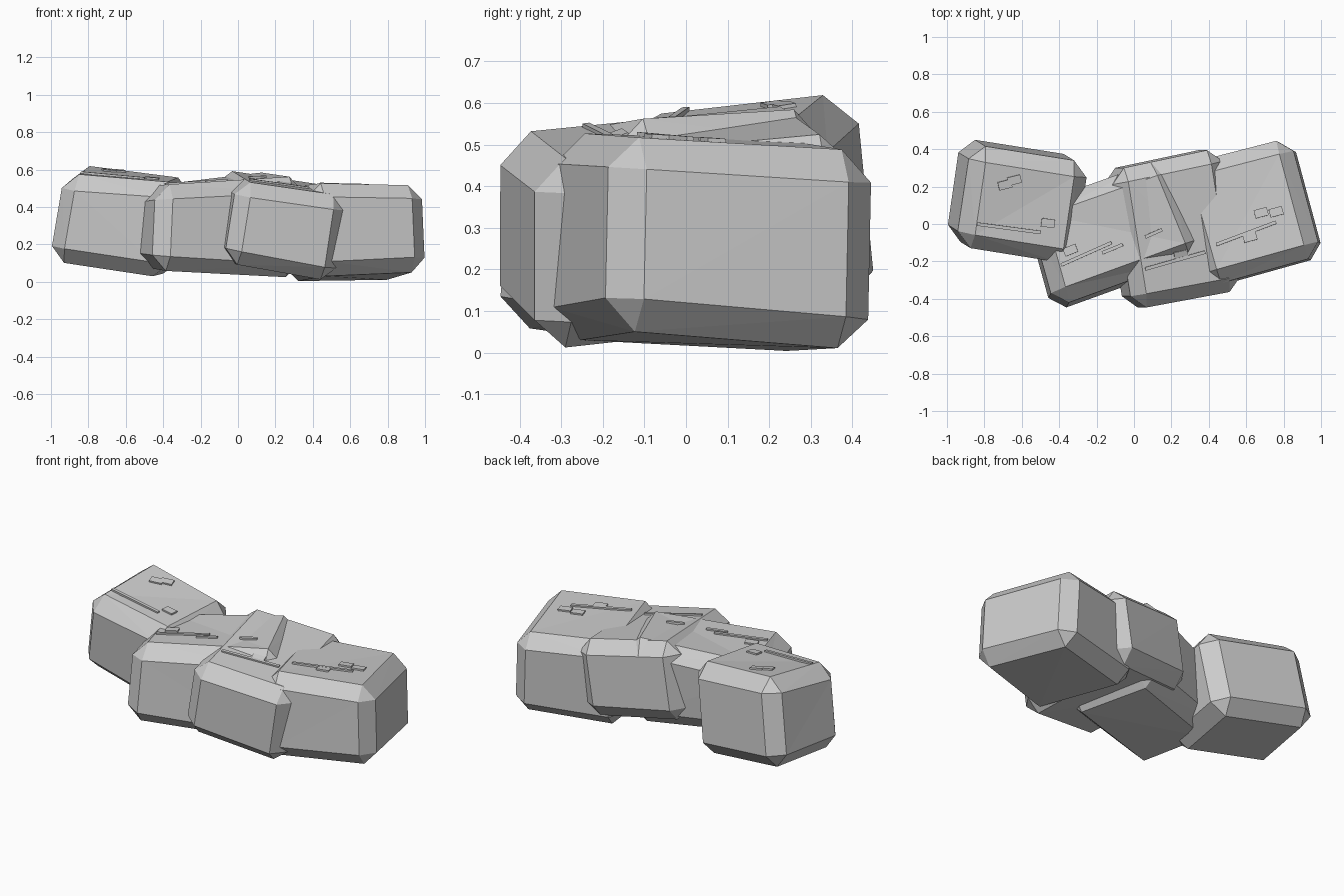
import bpy, bmesh, math
from mathutils import Vector, Matrix
from mathutils.bvhtree import BVHTree

if "Cube" in bpy.data.objects:
    bpy.data.objects.remove(bpy.data.objects["Cube"])

surfaces = []


def add_object(name, bm):
    bmesh.ops.recalc_face_normals(bm, faces=bm.faces)
    me = bpy.data.meshes.new(name)
    bm.to_mesh(me)
    ob = bpy.data.objects.new(name, me)
    bpy.context.collection.objects.link(ob)
    return ob


def stone(name, plan, bottom, top, lean, chamfer):
    """Skewed block: plan corners FL, FR, BR, BL with bottom/top heights, edges chamfered."""
    bm = bmesh.new()
    s = Vector(lean) / 2
    lo = [bm.verts.new((x - s.x, y - s.y, z)) for (x, y), z in zip(plan, bottom)]
    hi = [bm.verts.new((x + s.x, y + s.y, z)) for (x, y), z in zip(plan, top)]
    bm.faces.new(lo[::-1])
    bm.faces.new(hi)
    for i in range(4):
        j = (i + 1) % 4
        bm.faces.new((lo[i], lo[j], hi[j], hi[i]))
    bmesh.ops.recalc_face_normals(bm, faces=bm.faces)
    bmesh.ops.bevel(bm, geom=bm.edges[:], offset=chamfer, segments=1,
                    profile=0.5, affect='EDGES')
    bmesh.ops.triangulate(bm, faces=bm.faces[:])
    surfaces.append(BVHTree.FromBMesh(bm))
    add_object(name, bm)
    bm.free()


def on_top(x, y):
    hits = [t.ray_cast(Vector((x, y, 2)), Vector((0, 0, -1)))[0] for t in surfaces]
    return max((h for h in hits if h), key=lambda h: h.z)


def strip(name, a, b, width, height=0.018):
    """Thin slab lying on the stone surface from a to b."""
    p, q = on_top(*a), on_top(*b)
    x = (q - p).normalized()
    mid = (p + q) / 2
    side = Vector((-x.y, x.x, 0)).normalized() * width / 2
    y = (on_top(*(mid + side).xy) - on_top(*(mid - side).xy)).normalized()
    z = x.cross(y).normalized()
    y = z.cross(x)
    rot = Matrix((x, y, z)).transposed().to_4x4()
    bm = bmesh.new()
    bmesh.ops.create_cube(bm, size=1, matrix=Matrix.Translation(mid) @ rot @
                          Matrix.Diagonal(((q - p).length, width, height, 1)))
    add_object(name, bm)
    bm.free()


# Four overlapping boulders
stone("left_stone", [(-0.98, -0.10), (-0.35, -0.20), (-0.27, 0.345), (-0.90, 0.445)],
      (0.11, 0.015, 0.035, 0.13), (0.57, 0.525, 0.55, 0.64), (0.08, -0.05), 0.08)
stone("inner_stone", [(-0.43, -0.46), (0.37, -0.17), (0.16, 0.34), (-0.58, 0.08)],
      (0.06, 0.01, 0.08, 0.08), (0.52, 0.56, 0.60, 0.50), (0.02, 0.04), 0.08)
stone("middle_stone", [(-0.03, -0.46), (0.56, -0.35), (0.44, 0.41), (-0.15, 0.285)],
      (0.10, -0.01, 0.08, 0.15), (0.535, 0.45, 0.52, 0.61), (0.07, 0.0), 0.075)
stone("right_stone", [(0.40, -0.34), (1.01, -0.17), (0.84, 0.46), (0.22, 0.30)],
      (0.03, 0.06, 0.005, 0.0), (0.53, 0.52, 0.48, 0.51), (-0.02, 0.01), 0.075)

# Long thin bars on the tops
bars = [((-0.84, 0.0), (-0.50, -0.045)), ((-0.39, -0.22), (-0.12, -0.10)),
        ((-0.17, -0.155), (-0.06, -0.11)), ((0.06, -0.07), (0.15, -0.03)),
        ((0.06, -0.24), (0.38, -0.15)), ((0.44, -0.11), (0.76, 0.01))]
for i, (a, b) in enumerate(bars):
    strip(f"bar_{i + 1}", a, b, 0.018)

# Small rectangular chips: centre and direction in degrees
chips = [(-0.64, 0.235, 14), (-0.69, 0.21, 14), (-0.46, 0.005, -8), (-0.34, -0.14, 22),
         (0.25, -0.165, 12), (0.62, -0.07, 15), (0.68, 0.06, 15), (0.76, 0.065, 15)]
for i, (x, y, ang) in enumerate(chips):
    d = Vector((math.cos(math.radians(ang)), math.sin(math.radians(ang)))) * 0.036
    strip(f"chip_{i + 1}", (x - d.x, y - d.y), (x + d.x, y + d.y), 0.045)
